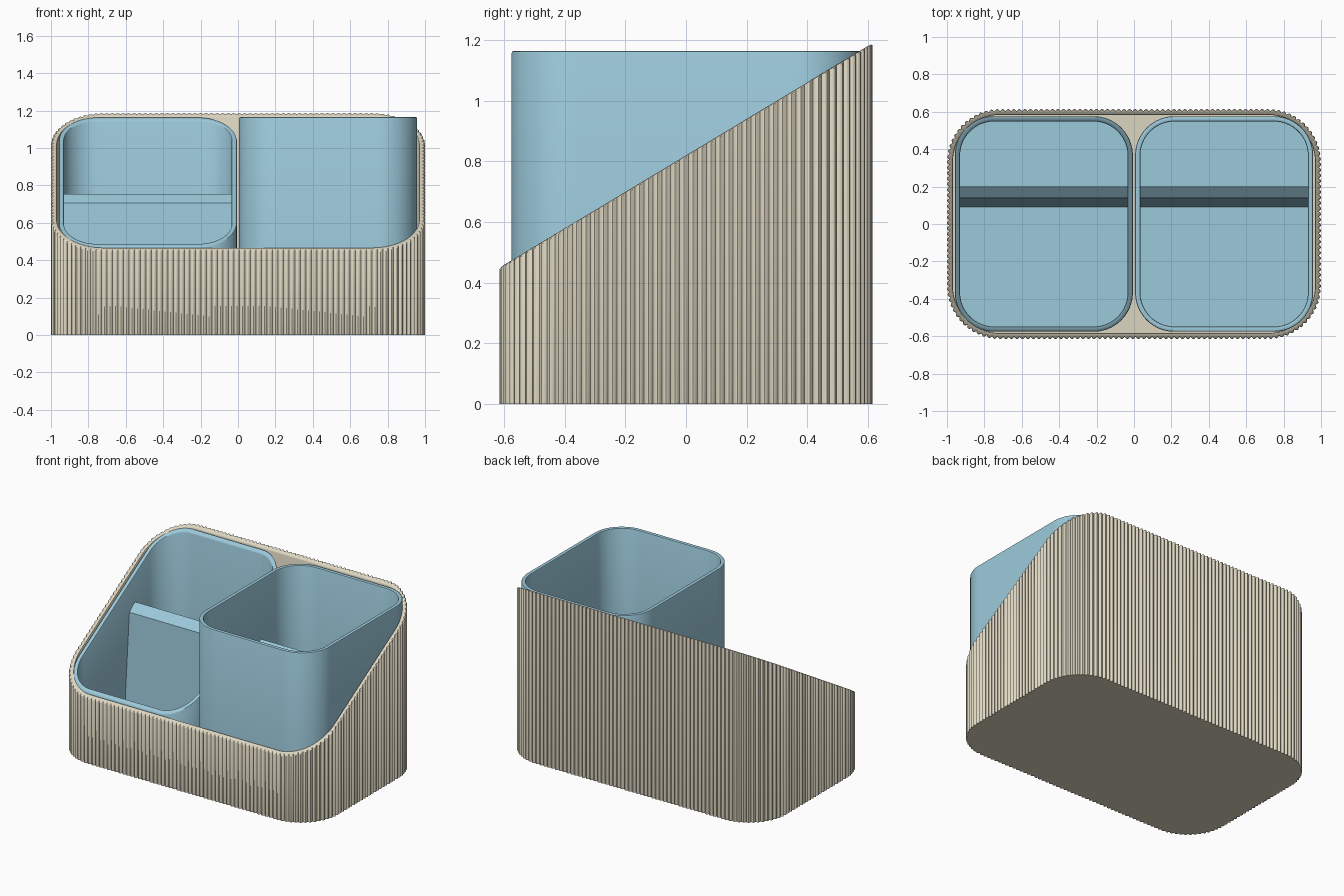
import bpy, bmesh, math
from mathutils import Vector

if "Cube" in bpy.data.objects:
    bpy.data.objects.remove(bpy.data.objects["Cube"])

SLOPE = 0.6016


def slanted(y):
    return 0.82 + SLOPE * y


def flat(y):
    return 1.165


def rounded_rect(hx, hy, r, n):
    """n evenly spaced (point, normal) pairs round a rounded rectangle."""
    sx, sy, arc = 2 * (hx - r), 2 * (hy - r), math.pi * r / 2
    corners = [(1, 1), (-1, 1), (-1, -1), (1, -1)]
    total = 2 * (sx + sy) + 4 * arc
    out = []
    for i in range(n):
        d = total * i / n
        for k, (cx, cy) in enumerate(corners):
            straight = sx if k % 2 == 0 else sy
            c = Vector((cx * (hx - r), cy * (hy - r)))
            if d <= arc:
                a = k * math.pi / 2 + d / r
                nrm = Vector((math.cos(a), math.sin(a)))
                out.append((c + nrm * r, nrm))
                break
            d -= arc
            if d <= straight:
                a = (k + 1) * math.pi / 2
                nrm = Vector((math.cos(a), math.sin(a)))
                out.append((c + nrm * r + Vector((-nrm.y, nrm.x)) * d, nrm))
                break
            d -= straight
    return out


def finish(name, bm, mat, x=0, angle=30):
    bmesh.ops.recalc_face_normals(bm, faces=bm.faces[:])
    me = bpy.data.meshes.new(name)
    bm.to_mesh(me)
    bm.free()
    me.materials.append(mat)
    ob = bpy.data.objects.new(name, me)
    ob.location.x = x
    bpy.context.collection.objects.link(ob)
    bpy.ops.object.select_all(action='DESELECT')
    ob.select_set(True)
    bpy.context.view_layer.objects.active = ob
    bpy.ops.object.shade_smooth_by_angle(angle=math.radians(angle))
    return ob


def tub(name, base, wall, z0, floor, top, mat, x=0, flute=None, rim=0.006):
    """Open container: outer wall, softened rim, inner wall and floor."""
    bm = bmesh.new()
    # (inset, height above z0 or drop from the top, measured from top?)
    steps = [(0, z0, False), (0, -rim, True), (rim * 0.3, -rim * 0.3, True),
             (rim, 0, True), (wall - rim, 0, True),
             (wall - rim * 0.3, -rim * 0.3, True), (wall, -rim, True),
             (wall, floor, False)]
    rings = []
    for inset, z, from_top in steps:
        ring = []
        for i, (p, nrm) in enumerate(base):
            bump = flute(i) * max(0, 1 - inset / (wall * 0.6)) if flute else 0
            q = p + nrm * (bump - inset)
            ring.append(bm.verts.new((q.x, q.y, top(q.y) + z if from_top else z)))
        rings.append(ring)
    n = len(base)
    for a, b in zip(rings, rings[1:]):
        for i in range(n):
            j = (i + 1) % n
            bm.faces.new((a[i], a[j], b[j], b[i]))
    bm.faces.new(rings[0])
    bm.faces.new(rings[-1])
    return finish(name, bm, mat, x)


def material(name, color):
    m = bpy.data.materials.new(name)
    m.diffuse_color = color
    m.use_nodes = True
    m.node_tree.nodes["Principled BSDF"].inputs["Base Color"].default_value = m.diffuse_color
    return m


cream = material("cream", (0.72, 0.67, 0.53, 1))
blue = material("blue", (0.33, 0.58, 0.70, 1))

# Fluted outer holder with a slanted top
FLUTES, SEG, DEPTH = 200, 6, 0.012
tub("fluted_holder",
    rounded_rect(1 - DEPTH, 0.615 - DEPTH, 0.27, FLUTES * SEG),
    0.02, 0, 0.03, slanted, cream,
    flute=lambda i: DEPTH * math.sin(math.pi * (i % SEG) / SEG))

# Two removable cups, each with a leaning divider
for side, x, top in (("left", -0.482, slanted), ("right", 0.482, flat)):
    tub(side + "_cup", rounded_rect(0.476, 0.576, 0.21, 240),
        0.028, 0.031, 0.06, top, blue, x, rim=0.008)
    bm = bmesh.new()
    profile = [(0.09, 0.055), (0.14, 0.705), (0.20, 0.755), (0.15, 0.055)]
    face = bm.faces.new([bm.verts.new((-0.452, y, z)) for y, z in profile])
    ext = bmesh.ops.extrude_face_region(bm, geom=[face])
    bmesh.ops.translate(bm, vec=(0.904, 0, 0),
                        verts=[g for g in ext["geom"] if isinstance(g, bmesh.types.BMVert)])
    finish(side + "_divider", bm, blue, x)
